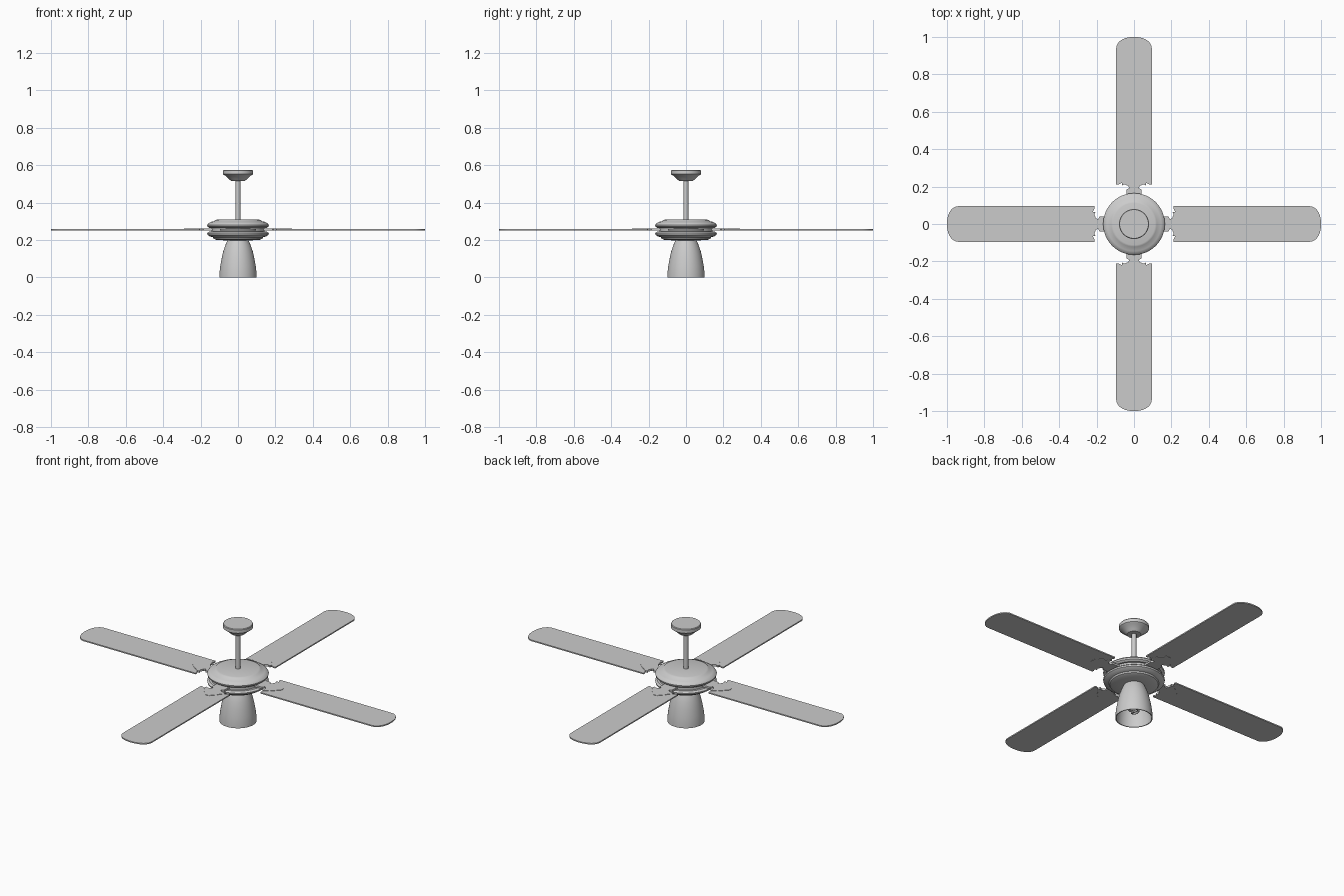
import bpy, bmesh, math
from mathutils import Matrix

if "Cube" in bpy.data.objects:
    bpy.data.objects.remove(bpy.data.objects["Cube"])

grey = bpy.data.materials.new("plain grey")
grey.use_nodes = True
colour = (0.6, 0.6, 0.6, 1)
grey.diffuse_color = colour
grey.node_tree.nodes["Principled BSDF"].inputs["Base Color"].default_value = colour


def finish(bm, name, smooth=True):
    bmesh.ops.recalc_face_normals(bm, faces=bm.faces)
    mesh = bpy.data.meshes.new(name)
    bm.to_mesh(mesh)
    bm.free()
    ob = bpy.data.objects.new(name, mesh)
    bpy.context.collection.objects.link(ob)
    mesh.materials.append(grey)
    if smooth:
        bpy.ops.object.select_all(action="DESELECT")
        ob.select_set(True)
        bpy.context.view_layer.objects.active = ob
        bpy.ops.object.shade_smooth_by_angle(angle=math.radians(35))
    return ob


def lathe(name, profile, sides=48):
    """Spin (radius, z) points about the z axis."""
    bm = bmesh.new()
    verts = [bm.verts.new((r, 0, z)) for r, z in profile]
    edges = [bm.edges.new(pair) for pair in zip(verts, verts[1:])]
    bmesh.ops.spin(bm, geom=verts + edges, axis=(0, 0, 1), cent=(0, 0, 0),
                   steps=sides, angle=math.tau, use_duplicate=False)
    bmesh.ops.remove_doubles(bm, verts=bm.verts, dist=0.0001)
    return finish(bm, name)


def plate(name, half, z, thick, angle):
    """Extrude an outline mirrored across x and turn it about z."""
    bm = bmesh.new()
    outline = half + [(x, -y) for x, y in reversed(half) if abs(y) > 1e-5]
    face = bm.faces.new([bm.verts.new((x, y, z)) for x, y in outline])
    up = bmesh.ops.extrude_face_region(bm, geom=[face])["geom"]
    bmesh.ops.translate(bm, vec=(0, 0, thick),
                        verts=[v for v in up if isinstance(v, bmesh.types.BMVert)])
    bmesh.ops.rotate(bm, verts=bm.verts, cent=(0, 0, 0),
                     matrix=Matrix.Rotation(angle, 3, "Z"))
    return finish(bm, name)


# Ceiling mount and rod
lathe("ceiling_canopy", [(0, 0.575), (0.077, 0.575), (0.08, 0.571), (0.08, 0.552),
                         (0.074, 0.547), (0.066, 0.543), (0.048, 0.526),
                         (0.038, 0.517), (0, 0.517)])
lathe("down_rod", [(0, 0.53), (0.013, 0.53), (0.013, 0.3), (0, 0.3)], 20)

# Motor housing: two stepped discs around a recessed hub
lathe("motor_top", [(0, 0.31), (0.112, 0.31), (0.122, 0.307), (0.128, 0.301),
                    (0.145, 0.297), (0.158, 0.29), (0.165, 0.281), (0.163, 0.272),
                    (0.152, 0.264), (0, 0.264)])
lathe("motor_hub", [(0, 0.27), (0.142, 0.27), (0.142, 0.238), (0, 0.238)])
lathe("motor_bottom", [(0, 0.245), (0.155, 0.245), (0.165, 0.237), (0.163, 0.228),
                       (0.15, 0.219), (0.134, 0.215), (0.13, 0.207),
                       (0.115, 0.201), (0.06, 0.198), (0, 0.198)])

# Lamp shade, open at the bottom
outer = [(0.055, 0.2), (0.067, 0.175), (0.079, 0.14), (0.088, 0.1),
         (0.095, 0.06), (0.099, 0.025), (0.1, 0)]
lathe("lamp_shade", outer + [(r - 0.005, z) for r, z in reversed(outer)])
lathe("lamp_socket", [(0, 0.2), (0.024, 0.2), (0.024, 0.12), (0.03, 0.115),
                      (0.03, 0.09), (0.022, 0.085), (0, 0.085)], 24)

# Spiral bulb
curve = bpy.data.curves.new("spiral_bulb", "CURVE")
curve.dimensions = "3D"
curve.bevel_depth = 0.006
curve.bevel_resolution = 2
curve.use_fill_caps = True
spline = curve.splines.new("POLY")
steps, turns = 72, 3
spline.points.add(steps)
for i, p in enumerate(spline.points):
    t = i / steps
    a = math.tau * turns * t
    r = 0.026 * min(1, 0.3 + 3 * (1 - t))
    p.co = (r * math.cos(a), r * math.sin(a), 0.088 - 0.055 * t, 1)
curve.materials.append(grey)
bpy.context.collection.objects.link(bpy.data.objects.new("spiral_bulb", curve))

# Blades with rounded tips, each held by an arrowhead bracket
blade = [(0.235, 0), (0.228, 0.05), (0.21, 0.085), (0.212, 0.095)]
for i in range(13):
    a = math.pi / 2 * i / 12
    blade.append((0.94 + 0.06 * math.sin(a), 0.095 * math.cos(a) ** 0.9 if i < 12 else 0))
bracket = [(0.13, 0.04), (0.185, 0.04), (0.192, 0.026), (0.203, 0.03),
           (0.212, 0.05), (0.206, 0.064), (0.225, 0.066), (0.24, 0.05),
           (0.258, 0.042), (0.275, 0.022), (0.288, 0.014), (0.29, 0)]
for i, side in enumerate(("left", "back", "right", "front")):
    turn = i * math.pi / 2
    plate(side + "_blade", blade, 0.252, 0.007, turn)
    plate(side + "_bracket", bracket, 0.25, 0.011, turn)
